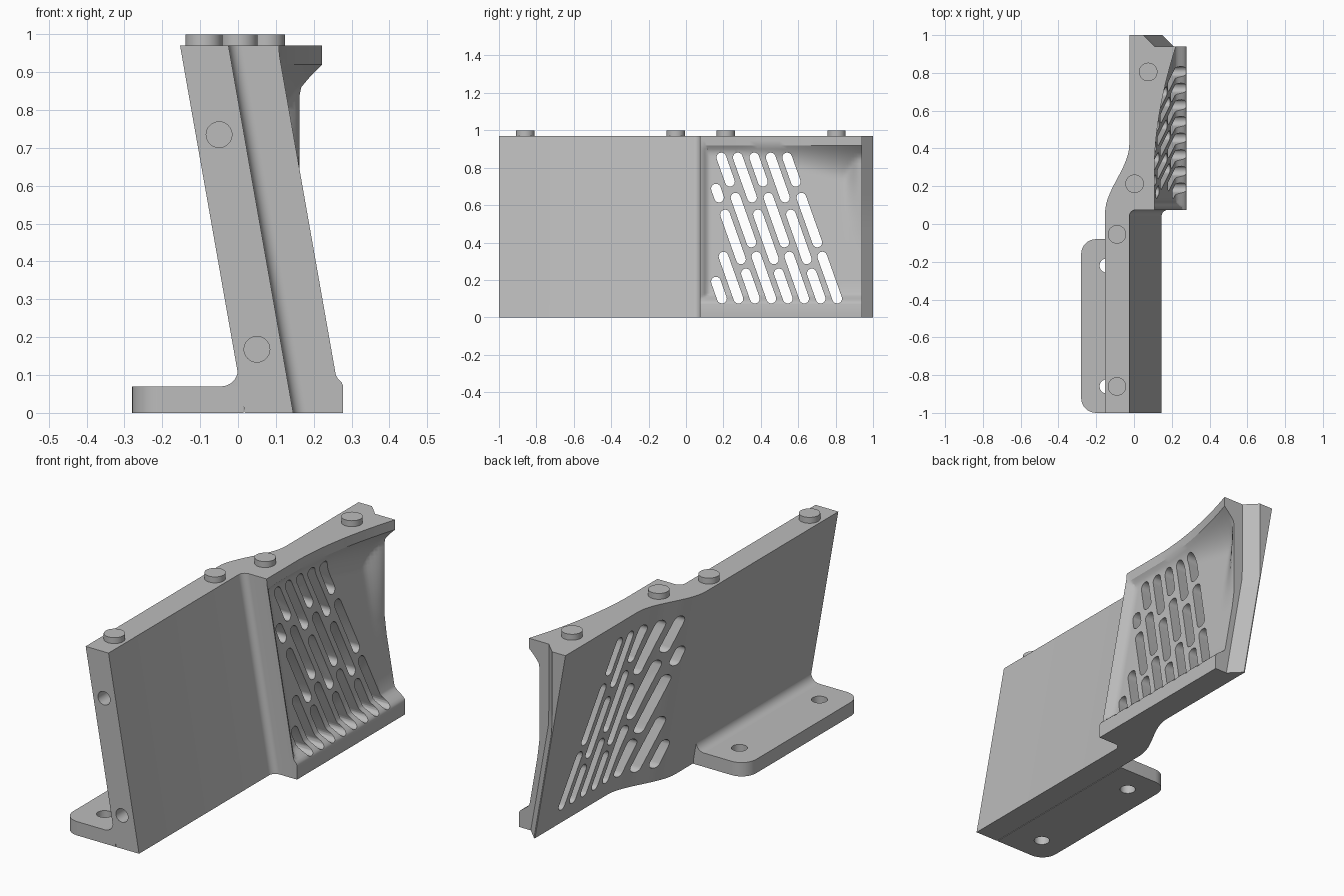
import bpy, bmesh, math
from mathutils import Vector

if "Cube" in bpy.data.objects:
    bpy.data.objects.remove(bpy.data.objects["Cube"], do_unlink=True)

grey = bpy.data.materials.new("plain grey")
grey.use_nodes = True
grey.diffuse_color = (0.5, 0.5, 0.5, 1)
grey.node_tree.nodes["Principled BSDF"].inputs["Base Color"].default_value = (0.5, 0.5, 0.5, 1)

TOP, LEAN = 0.97, math.tan(math.radians(10))
THICK = 0.128


def ease(t):
    t = min(max(t, 0), 1)
    return t * t * (3 - 2 * t)


def make(name, bm):
    bmesh.ops.recalc_face_normals(bm, faces=bm.faces)
    mesh = bpy.data.meshes.new(name)
    bm.to_mesh(mesh)
    bm.free()
    mesh.materials.append(grey)
    obj = bpy.data.objects.new(name, mesh)
    bpy.context.collection.objects.link(obj)
    return obj


def loft(bm, rings):
    """Skin a stack of equal closed rings and cap both ends."""
    rows = [[bm.verts.new(p) for p in ring] for ring in rings]
    n = len(rows[0])
    for a, b in zip(rows, rows[1:]):
        for i in range(n):
            j = (i + 1) % n
            bm.faces.new((a[i], a[j], b[j], b[i]))
    bm.faces.new(rows[0])
    bm.faces.new(rows[-1])


def prism(bm, outline, step):
    loft(bm, [outline, [Vector(p) + Vector(step) for p in outline]])


def arc(cx, cy, r, start, end, n=8):
    return [(cx + r * math.cos(math.radians(start + (end - start) * i / n)),
             cy + r * math.sin(math.radians(start + (end - start) * i / n)))
            for i in range(n + 1)]


def circle(cx, cy, r):
    return arc(cx, cy, r, 0, 360, 32)[:-1]


def use(obj):
    bpy.ops.object.select_all(action='DESELECT')
    bpy.context.view_layer.objects.active = obj
    obj.select_set(True)


def cut(obj, cutter):
    cutter.hide_render = True
    mod = obj.modifiers.new("cut", 'BOOLEAN')
    mod.operation, mod.solver, mod.object = 'DIFFERENCE', 'EXACT', cutter
    use(obj)
    bpy.ops.object.modifier_apply(modifier=mod.name)
    bpy.data.objects.remove(cutter, do_unlink=True)


def smooth(obj):
    use(obj)
    bpy.ops.object.shade_smooth_by_angle(angle=math.radians(30))


# Leaning planes of the wall
def back_x(z):
    return 0.018 - LEAN * z


def outer_x(z):
    return 0.276 - LEAN * z


# Recessed panel: rim, flared top, end rib and bottom lip blended together
def panel_x(y, z):
    base = outer_x(z) - 0.035
    rim = 0.035 * (1 - ease((y - 0.075) / 0.05))
    run = max(0, (y - 0.3) / 0.64)
    flare = 0.108 + 0.114 * run ** 1.8
    low = 0.87 - 0.15 * min(run, 1)
    rise = min(max((z - low) / (0.92 - low), 0), 1) ** 1.5
    rib = ease((y - 0.84) / 0.1) * (max(0.163, outer_x(z) - 0.045) - base)
    lip = (1 - ease((z - 0.07) / 0.06)) * (0.278 - base)
    return base + max(rim, rise * (flare - base), rib, lip)


def wall_ring(z):
    b = back_x(z)
    f = b + THICK
    pts = [(b, -1)]
    # soft step in the rear face
    for i in range(17):
        t = i / 16
        pts.append((b + THICK * ease(t), 0.06 + 0.36 * t))
    # chamfered far end
    corner = max(0.11, outer_x(z) - 0.065)
    pts += [(f, 1), (corner - 0.06, 1), (corner, 0.94)]
    ys = [0.94 - 0.015 * i for i in range(8)]
    ys += [0.82 - 0.04 * i for i in range(17)]
    ys += [0.14 - 0.013 * i for i in range(5)] + [0.075]
    pts += [(panel_x(y, z), y) for y in ys]
    # inside fillet on the front step
    pts += arc(f + 0.035, 0.04, 0.035, 90, 180)
    pts.append((f, -1))
    return [(x, y, z) for x, y in pts]


levels = [0, 0.07, 0.08, 0.09, 0.1, 0.11, 0.12, 0.13]
levels += [0.2 + 0.09 * i for i in range(6)]
levels += [0.7 + 0.02 * i for i in range(12)] + [0.945, TOP]
bm = bmesh.new()
loft(bm, [wall_ring(z) for z in levels])
wall = make("leaning_wall", bm)

# Staggered slanted vent slots
bm = bmesh.new()
SLANT, LEFT, R = 0.354, 0.16, 0.026
even = ((0.855, 0.725), (0.64, 0.4), (0.325, 0.1))
odd = ((0.855, 0.64), (0.55, 0.31), (0.235, 0.1))
tilt = math.degrees(math.atan(SLANT))
for k in range(-3, 5):
    start = 0.265 + 0.088 * k
    limit = 0.64 - (LEFT - start) / SLANT
    for high, low in (odd if k % 2 else even):
        high = min(high, limit)
        if high - low < 0.045:
            continue
        yh, yl = (start + SLANT * (0.64 - z) for z in (high, low))
        outline = arc(yh, high, R, tilt, tilt + 180) + arc(yl, low, R, tilt + 180, tilt + 360)
        prism(bm, [(-0.4, y, z) for y, z in outline], (0.9, 0, 0))
cut(wall, make("slot_cutter", bm))

# Blind holes in the front end
bm = bmesh.new()
for x, z in ((-0.05, 0.735), (0.05, 0.168)):
    prism(bm, [(px, -1.05, pz) for px, pz in circle(x, z, 0.034)], (0, 0.15, 0))
cut(wall, make("end_hole_cutter", bm))
smooth(wall)

# Mounting foot with rounded corners and two bolt holes
bm = bmesh.new()
outline = [(0.015, -1), (0.015, -0.08)]
outline += arc(-0.2, -0.16, 0.08, 90, 180) + arc(-0.2, -0.92, 0.08, 180, 270)
prism(bm, [(x, y, 0) for x, y in outline], (0, 0, 0.07))
foot = make("mounting_foot", bm)
bm = bmesh.new()
for y in (-0.22, -0.86):
    prism(bm, [(x, py, -0.1) for x, py in circle(-0.145, y, 0.037)], (0, 0, 0.3))
cut(foot, make("bolt_hole_cutter", bm))
smooth(foot)

# Fillet between foot and wall
bm = bmesh.new()
profile = [(0.01, 0.065), (-0.045, 0.065)] + arc(-0.045, 0.115, 0.045, -90, 0)
profile.append((0.01, 0.12))
prism(bm, [(x, -1, z) for x, z in profile], (0, 0.92, 0))
smooth(make("foot_fillet", bm))

# Locating pegs on the top edge
for i, (x, y) in enumerate(((0.075, 0.805), (0.003, 0.213), (-0.09, -0.055), (-0.09, -0.86))):
    bm = bmesh.new()
    prism(bm, [(px, py, TOP - 0.01) for px, py in circle(x, y, 0.049)], (0, 0, 0.04))
    smooth(make(f"top_peg_{i + 1}", bm))
